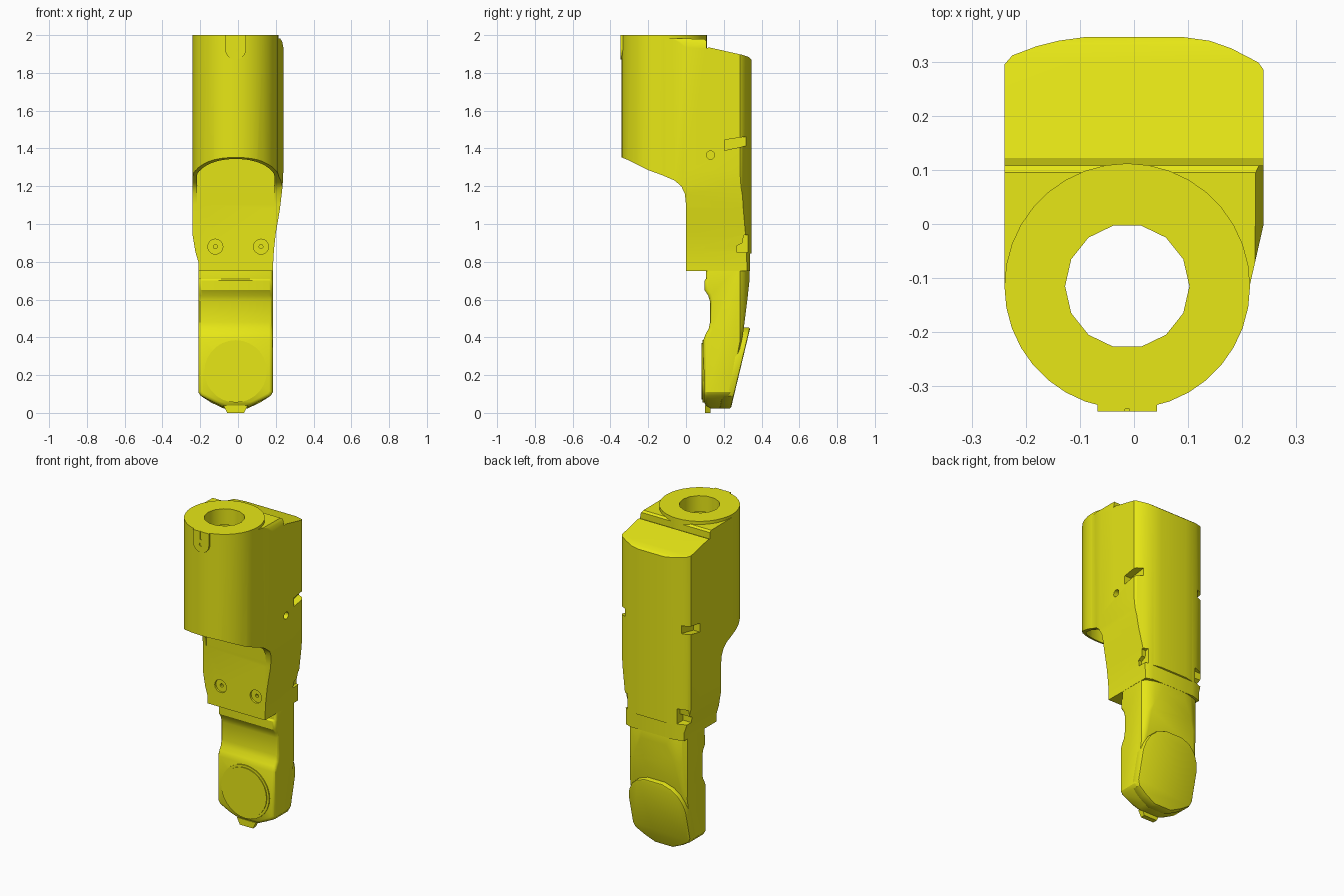
import bpy, bmesh
from math import cos, sin, pi, radians

if "Cube" in bpy.data.objects:
    bpy.data.objects.remove(bpy.data.objects["Cube"])

CX = -0.0125   # centre line of the sleeve and lower link
CY = -0.115    # sleeve axis

paint = bpy.data.materials.new("yellow_paint")
paint.diffuse_color = (0.80, 0.80, 0.008, 1)
paint.use_nodes = True
paint.node_tree.nodes["Principled BSDF"].inputs["Base Color"].default_value = paint.diffuse_color


def prism(name, pts, axis, a, b):
    """Extrude a 2D outline along an axis: x takes (y,z), y takes (x,z), z takes (x,y)."""
    put = {'x': lambda p, t: (t, p[0], p[1]),
           'y': lambda p, t: (p[0], t, p[1]),
           'z': lambda p, t: (p[0], p[1], t)}[axis]
    bm = bmesh.new()
    lo = [bm.verts.new(put(p, a)) for p in pts]
    hi = [bm.verts.new(put(p, b)) for p in pts]
    n = len(pts)
    bm.faces.new(lo)
    bm.faces.new(hi)
    for i in range(n):
        j = (i + 1) % n
        bm.faces.new((lo[i], lo[j], hi[j], hi[i]))
    bmesh.ops.recalc_face_normals(bm, faces=bm.faces)
    me = bpy.data.meshes.new(name)
    bm.to_mesh(me)
    bm.free()
    me.materials.append(paint)
    ob = bpy.data.objects.new(name, me)
    bpy.context.collection.objects.link(ob)
    return ob


def arc(cx, cy, r, n, a0=0, a1=360):
    full = a1 - a0 == 360
    k = n if full else n - 1
    return [(cx + r * cos(radians(a0 + (a1 - a0) * i / k)),
             cy + r * sin(radians(a0 + (a1 - a0) * i / k))) for i in range(n)]


def apply(ob, mod):
    bpy.ops.object.select_all(action='DESELECT')
    bpy.context.view_layer.objects.active = ob
    ob.select_set(True)
    bpy.ops.object.modifier_apply(modifier=mod.name)


def boolean(ob, other, op):
    m = ob.modifiers.new("bool", 'BOOLEAN')
    m.operation, m.solver, m.object = op, 'EXACT', other
    apply(ob, m)
    bpy.data.objects.remove(other)


def bevel(ob, width, segments, angle=30):
    m = ob.modifiers.new("bevel", 'BEVEL')
    m.width, m.segments = width, segments
    m.limit_method, m.angle_limit = 'ANGLE', radians(angle)
    apply(ob, m)


def smooth(ob, angle=30):
    bpy.ops.object.select_all(action='DESELECT')
    bpy.context.view_layer.objects.active = ob
    ob.select_set(True)
    bpy.ops.object.shade_smooth_by_angle(angle=radians(angle))


# Swooping underside shared by the sleeve and the main housing (y, z)
swoop = [(0, 0.75), (0, 1.10), (-0.006, 1.16), (-0.025, 1.20), (-0.06, 1.23),
         (-0.13, 1.26), (-0.20, 1.285), (-0.27, 1.32), (-0.31, 1.34), (-0.36, 1.36)]

# Main housing: plan outline cut by the side and front outlines
body = prism("main_housing", [
    (-0.24, CY), (-0.24, 0.295), (-0.225, 0.312), (-0.18, 0.329), (-0.14, 0.339), (-0.09, 0.346),
    (0.09, 0.346), (0.14, 0.339), (0.18, 0.325), (0.23, 0.299), (0.24, 0.285),
    (0.24, 0), (0.214, CY)], 'z', 0.7, 2.1)
side = swoop + [(-0.36, 1.985), (0.095, 1.98), (0.108, 1.97), (0.108, 1.93), (0.122, 1.935),
                (0.30, 1.895), (0.33, 1.885), (0.36, 1.86), (0.36, 0.85), (0.338, 0.842), (0.338, 0.75)]
boolean(body, prism("side_cut", side, 'x', -0.5, 0.5), 'INTERSECT')
front = [(-0.21, 0.7), (-0.21, 0.80), (-0.225, 0.85), (-0.235, 0.91), (-0.25, 1.0), (-0.25, 1.94),
         (-0.22, 2.1), (0.19, 2.1), (0.222, 1.985), (0.234, 1.965), (0.241, 1.93), (0.241, 1.3),
         (0.236, 1.2), (0.222, 1.08), (0.20, 0.95), (0.19, 0.86), (0.186, 0.79), (0.186, 0.7)]
boolean(body, prism("front_cut", front, 'y', -0.5, 0.5), 'INTERSECT')

# Round sleeve with the same swooping underside
sleeve = prism("sleeve", arc(CX, CY, 0.2272, 36), 'z', 0.8, 2.0)
boolean(sleeve, prism("sleeve_cut", swoop + [(-0.36, 2.1), (0.36, 2.1), (0.36, 0.75)], 'x', -0.5, 0.5),
        'INTERSECT')
boolean(body, sleeve, 'UNION')

# Hollow inside the sleeve and the fourteen-sided top opening
hollow = [(CX - 0.205, -0.0005)] + arc(CX, CY, 0.205, 19, 180, 360) + [(CX + 0.205, -0.0005)]
boolean(body, prism("hollow", hollow, 'z', 0.95, 1.9), 'DIFFERENCE')
boolean(body, prism("opening", arc(CX, CY, 0.115, 14), 'z', 1.8, 2.1), 'DIFFERENCE')

# Corner notches on both back edges
for s in (-1, 1):
    x0, x1 = s * 0.195, s * 0.3
    boolean(body, prism("notch", [(0.205, 1.39), (0.205, 1.445), (0.4, 1.475), (0.4, 1.425), (0.30, 1.41)],
                        'x', x0, x1), 'DIFFERENCE')
    boolean(body, prism("notch", [(0.27, 0.85), (0.27, 0.885), (0.30, 0.90), (0.305, 0.94), (0.4, 0.955),
                                  (0.4, 0.85)], 'x', s * 0.17, x1), 'DIFFERENCE')
# Side hole and the two screw recesses
boolean(body, prism("hole", arc(0.13, 1.365, 0.022, 16), 'x', 0.20, 0.3), 'DIFFERENCE')
for x in (-0.12, 0.122):
    boolean(body, prism("recess", arc(x, 0.88, 0.04, 16), 'y', -0.05, 0.012), 'DIFFERENCE')
    boolean(body, prism("recess", arc(x, 0.88, 0.011, 8), 'y', -0.05, 0.04), 'DIFFERENCE')
smooth(body)

# Rounded tab with a slot at the front of the sleeve
def tab_shape(r, low):
    return [(CX + r, 2.0)] + arc(CX, low + r, r, 11, 360, 180) + [(CX - r, 2.0)]

tab = prism("front_tab", tab_shape(0.055, 1.87), 'y', -0.347, -0.325)
boolean(tab, prism("slot", [(CX - 0.004, 1.95), (CX + 0.004, 1.95), (CX + 0.004, 2.1), (CX - 0.004, 2.1)],
                   'y', -0.36, -0.335), 'DIFFERENCE')
boolean(tab, prism("pin_hole", arc(CX, 1.92, 0.011, 10), 'y', -0.36, -0.335), 'DIFFERENCE')

# Lower link: side outline cut by front and plan outlines, then rounded
link = prism("lower_link", [
    (0.105, 0.80), (0.338, 0.80), (0.336, 0.70), (0.325, 0.60), (0.305, 0.44), (0.262, 0.20),
    (0.228, 0.015), (0.115, 0.015), (0.095, 0.06), (0.093, 0.39), (0.105, 0.42), (0.12, 0.445),
    (0.127, 0.48), (0.127, 0.59), (0.118, 0.62), (0.098, 0.65), (0.098, 0.70), (0.105, 0.71)],
    'x', -0.5, 0.5)
HW = 0.1975
face = [(CX - HW, 0.9), (CX - HW, 0.11), (CX - 0.185, 0.09), (CX - 0.08, 0.036), (CX - 0.05, 0.024),
        (CX + 0.05, 0.024), (CX + 0.08, 0.036), (CX + 0.185, 0.09), (CX + HW, 0.11), (CX + HW, 0.9)]
boolean(link, prism("face_cut", face, 'y', -0.5, 0.5), 'INTERSECT')
plan = [(-0.5, -0.1), (-0.21, 0.285), (-0.19, 0.31), (-0.14, 0.327), (-0.08, 0.339),
        (0.06, 0.339), (0.12, 0.327), (0.165, 0.31), (0.185, 0.285), (0.5, -0.1)]
boolean(link, prism("plan_cut", plan, 'z', -0.1, 1), 'INTERSECT')
bevel(link, 0.02, 3, 40)
smooth(link)

# Front joint disc with a raised rim
for name, r, y in (("joint_rim", 0.165, 0.088), ("joint_disc", 0.15, 0.083)):
    smooth(prism(name, arc(CX, 0.22, r, 28), 'y', y, 0.12))

# Tilted back cap, sheared so that it leans with the link
half = [(0.06, 0.022), (0.13, 0.055), (0.185, 0.09), (HW, 0.12), (HW, 0.30), (0.185, 0.35),
        (0.16, 0.395), (0.12, 0.43), (0.06, 0.452)]
cap = prism("back_cap", [(CX + x, z) for x, z in half] + [(CX - x, z) for x, z in reversed(half)],
            'y', 0.17, 0.232)
for v in cap.data.vertices:
    v.co.y += 0.24 * v.co.z
bevel(cap, 0.01, 2, 50)
smooth(cap)

# Small foot tab under the link
prism("foot_tab", [(CX - 0.065, 0.04), (CX - 0.045, 0.0), (CX + 0.045, 0.0), (CX + 0.065, 0.04)],
      'y', 0.10, 0.13)
